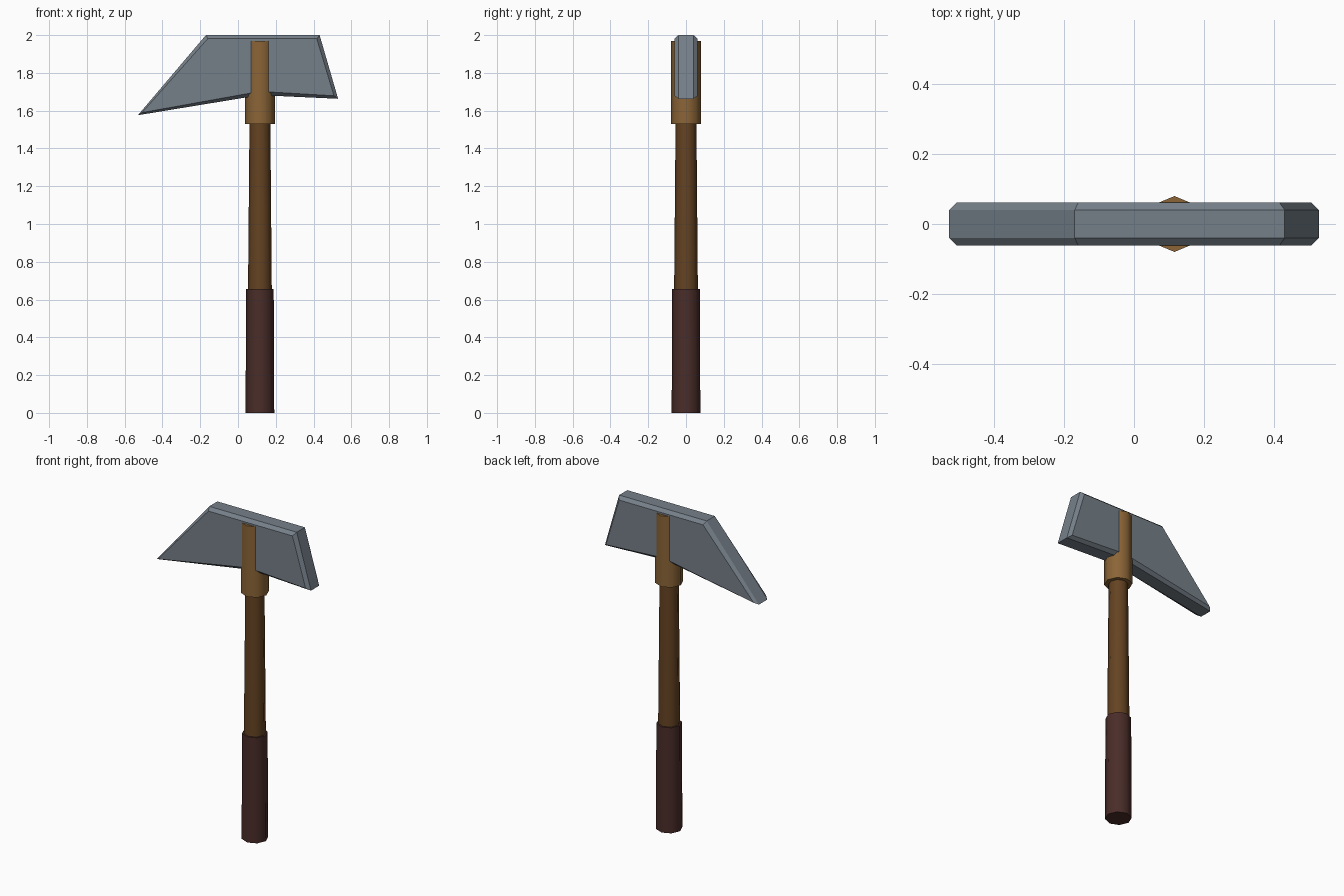
import bpy, bmesh, math

if "Cube" in bpy.data.objects:
    bpy.data.objects.remove(bpy.data.objects["Cube"], do_unlink=True)

AXIS_X = 0.116  # handle centre line


def material(name, rgb):
    mat = bpy.data.materials.new(name)
    mat.use_nodes = True
    color = (*rgb, 1.0)
    mat.diffuse_color = color
    bsdf = next(n for n in mat.node_tree.nodes if n.type == 'BSDF_PRINCIPLED')
    bsdf.inputs["Base Color"].default_value = color
    return mat


steel = material("steel grey", (0.18, 0.215, 0.25))
collar_wood = material("light brown", (0.26, 0.13, 0.038))
handle_wood = material("wood brown", (0.13, 0.056, 0.016))
grip_leather = material("dark leather", (0.068, 0.026, 0.022))


def finish(bm, name, mat):
    bmesh.ops.recalc_face_normals(bm, faces=bm.faces)
    mesh = bpy.data.meshes.new(name)
    bm.to_mesh(mesh)
    bm.free()
    mesh.materials.append(mat)
    obj = bpy.data.objects.new(name, mesh)
    bpy.context.scene.collection.objects.link(obj)
    return obj


def shaft(name, z0, z1, r0, r1, mat):
    """Eight-sided tapered shaft on the handle axis, with rounded shading."""
    bm = bmesh.new()
    bmesh.ops.create_cone(bm, cap_ends=True, segments=8,
                          radius1=r0, radius2=r1, depth=z1 - z0)
    bmesh.ops.translate(bm, verts=bm.verts, vec=(AXIS_X, 0, (z0 + z1) / 2))
    obj = finish(bm, name, mat)
    bpy.ops.object.select_all(action='DESELECT')
    obj.select_set(True)
    bpy.context.view_layer.objects.active = obj
    bpy.ops.object.shade_smooth_by_angle(angle=math.radians(60))


# Handle parts
shaft("grip", 0.0, 0.655, 0.076, 0.073, grip_leather)
shaft("handle", 0.64, 1.56, 0.063, 0.055, handle_wood)
shaft("collar", 1.53, 1.97, 0.08, 0.08, collar_wood)

# Head: pointed profile with chamfered front and back rims
rim = [(-0.53, 1.576), (-0.17, 2.0), (0.432, 2.0), (0.53, 1.663), (0.116, 1.682)]
face = [(-0.508, 1.59), (-0.16, 1.981), (0.417, 1.981), (0.508, 1.679), (0.116, 1.702)]
bm = bmesh.new()
loops = [[bm.verts.new((x, y, z)) for x, z in outline]
         for outline, y in ((face, -0.061), (rim, -0.04), (rim, 0.04), (face, 0.061))]
for a, b in zip(loops, loops[1:]):
    for i in range(len(a)):
        j = (i + 1) % len(a)
        bm.faces.new((a[i], a[j], b[j], b[i]))
bm.faces.new(loops[0])
bm.faces.new(loops[-1])
finish(bm, "head", steel)
